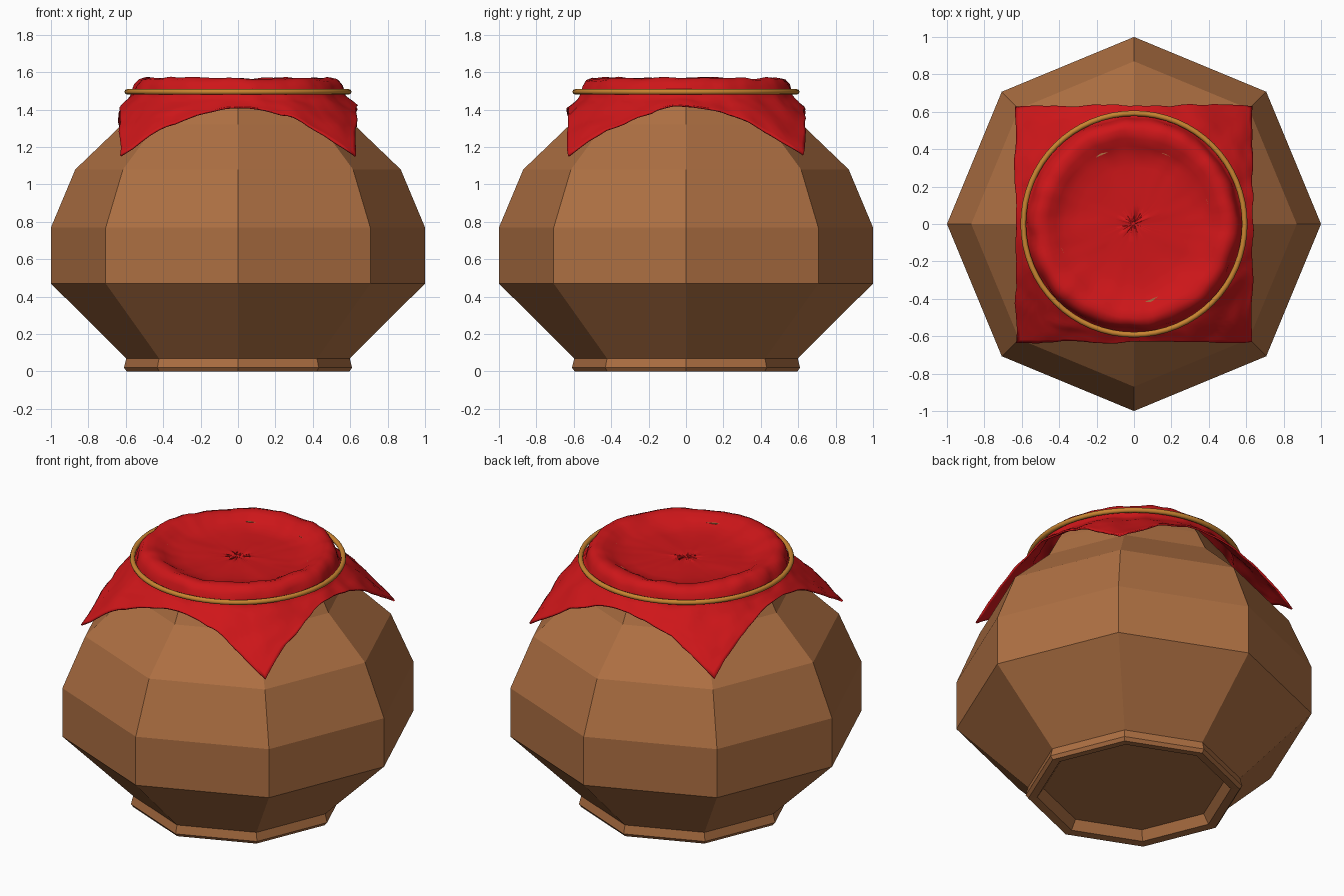
import bpy, math
from mathutils import Vector, noise

if "Cube" in bpy.data.objects:
    bpy.data.objects.remove(bpy.data.objects["Cube"])


def material(name, rgb):
    m = bpy.data.materials.new(name)
    m.diffuse_color = (*rgb, 1)
    m.use_nodes = True
    m.node_tree.nodes["Principled BSDF"].inputs["Base Color"].default_value = m.diffuse_color
    return m


def make_object(name, verts, faces, mat, smooth=False):
    me = bpy.data.meshes.new(name)
    me.from_pydata(verts, [], faces)
    me.materials.append(mat)
    me.polygons.foreach_set("use_smooth", [smooth] * len(me.polygons))
    me.update()
    ob = bpy.data.objects.new(name, me)
    bpy.context.collection.objects.link(ob)
    return ob


def bridge(rows, n):
    """Quads between successive rings of n vertices."""
    return [(k * n + i, k * n + (i + 1) % n, (k + 1) * n + (i + 1) % n, (k + 1) * n + i)
            for k in range(rows - 1) for i in range(n)]


clay = material("clay", (0.42, 0.16, 0.055))
red = material("red_cloth", (0.62, 0.008, 0.01))
gold = material("gold_band", (0.58, 0.23, 0.03))

# Clay pot: eight-sided lathe, from the recessed base up to the covered mouth
profile = [(0.51, 0.06), (0.545, 0.005), (0.595, 0.0), (0.61, 0.02), (0.597, 0.07),
           (1.0, 0.47), (1.0, 0.77), (0.87, 1.08), (0.62, 1.32), (0.55, 1.45),
           (0.50, 1.53), (0.44, 1.53), (0.44, 1.46)]
N = 8
verts = [(r * math.cos(math.tau * i / N), r * math.sin(math.tau * i / N), z)
         for r, z in profile for i in range(N)]
faces = bridge(len(profile), N)
faces.append(tuple(reversed(range(N))))
faces.append(tuple(range(len(verts) - N, len(verts))))
make_object("pot", verts, faces, clay)

# Cloth cover: round over the mouth, spreading to a square hem with drooping corners
top = [(0.01, 1.50), (0.1, 1.50), (0.2, 1.50), (0.3, 1.502), (0.37, 1.51), (0.42, 1.53),
       (0.46, 1.553), (0.50, 1.562), (0.53, 1.552), (0.55, 1.525), (0.56, 1.495),
       (0.567, 1.47), (0.585, 1.45)]
SEG, SKIRT, HALF = 128, 12, 0.63
rings = len(top) + SKIRT
verts = []
for k in range(rings):
    for i in range(SEG):
        a = math.tau * i / SEG
        c, s = math.cos(a), math.sin(a)
        if k < len(top):
            r, z = top[k]
        else:
            t = (k - len(top) + 1) / SKIRT
            edge = HALF / max(abs(c), abs(s))
            hem_z = 1.415 - (edge - HALF) * 1.0
            r = 0.585 + (edge - 0.585) * t
            z = 1.45 + (hem_z - 1.45) * t
        p = Vector((r * c, r * s, z))
        w = noise.noise_vector(p * 7) * 0.014 + noise.noise_vector(p * 15) * 0.006
        verts.append(p + w * min(1, 0.3 + r))
faces = bridge(rings, SEG)
faces.append(tuple(range(SEG)))
cloth = make_object("cloth_cover", verts, faces, red, True)
thick = cloth.modifiers.new("thickness", "SOLIDIFY")
thick.thickness = 0.01
thick.offset = 0

# Band holding the cloth around the neck
bpy.ops.mesh.primitive_torus_add(major_radius=0.592, minor_radius=0.015, major_segments=64,
                                 minor_segments=8, location=(0, 0, 1.495))
band = bpy.context.object
band.name = "neck_band"
band.data.materials.append(gold)
bpy.ops.object.shade_smooth()
